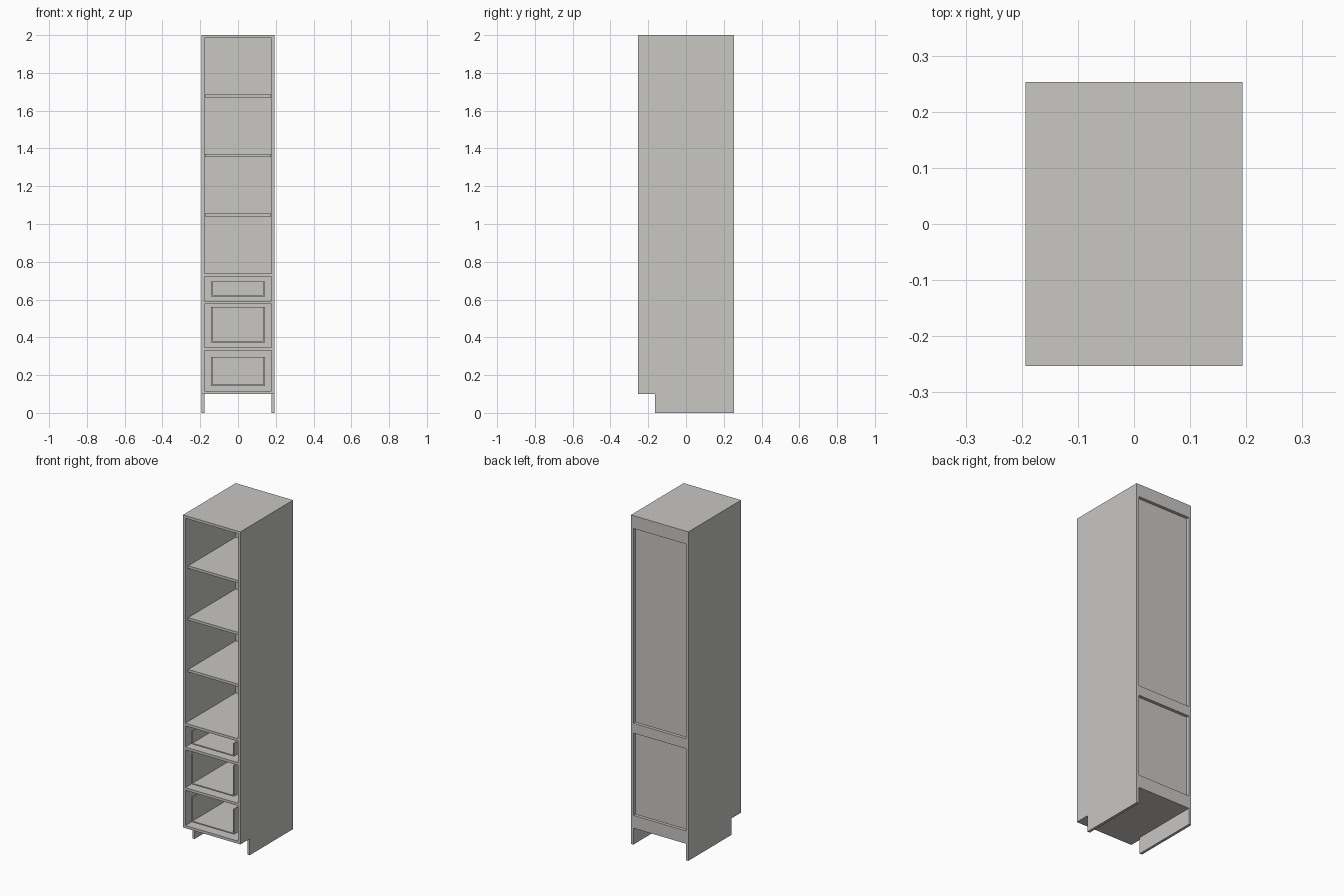
import bpy, bmesh

if "Cube" in bpy.data.objects:
    bpy.data.objects.remove(bpy.data.objects["Cube"])

W, D, H, T = 0.193, 0.253, 2.0, 0.016   # half width, half depth, height, board thickness
IN = W - T                              # inner half width

grey = bpy.data.materials.new("light warm grey")
grey.diffuse_color = (0.58, 0.57, 0.55, 1)
grey.use_nodes = True
grey.node_tree.nodes["Principled BSDF"].inputs["Base Color"].default_value = grey.diffuse_color


def finish(name, bm):
    bmesh.ops.recalc_face_normals(bm, faces=bm.faces)
    mesh = bpy.data.meshes.new(name)
    bm.to_mesh(mesh)
    bm.free()
    mesh.materials.append(grey)
    obj = bpy.data.objects.new(name, mesh)
    bpy.context.collection.objects.link(obj)
    return obj


def add_box(bm, x0, x1, y0, y1, z0, z1):
    verts = bmesh.ops.create_cube(bm, size=1)["verts"]
    for v in verts:
        v.co.x = x1 if v.co.x > 0 else x0
        v.co.y = y1 if v.co.y > 0 else y0
        v.co.z = z1 if v.co.z > 0 else z0


def board(name, *extent):
    bm = bmesh.new()
    add_box(bm, *extent)
    return finish(name, bm)


# Side panels with a toe-kick notch
profile = [(-D, 0.1), (-0.163, 0.1), (-0.163, 0), (D, 0), (D, H), (-D, H)]
for name, x in (("left_side_panel", -W), ("right_side_panel", IN)):
    bm = bmesh.new()
    face = bm.faces.new([bm.verts.new((x, y, z)) for y, z in profile])
    ext = bmesh.ops.extrude_face_region(bm, geom=[face])["geom"]
    bmesh.ops.translate(bm, vec=(T, 0, 0),
                        verts=[v for v in ext if isinstance(v, bmesh.types.BMVert)])
    finish(name, bm)

# Fixed boards: bottom, drawer dividers, middle and top
board("bottom_panel", -IN, IN, -D, D, 0.1, 0.1 + T)
board("top_panel", -IN, IN, -D, D, H - T, H)
for name, z in (("lower_divider", 0.330), ("upper_divider", 0.577), ("middle_panel", 0.722)):
    board(name, -IN, IN, -D, 0.228, z, z + T)

# Loose shelves, set back from the front
for i, z in enumerate((1.040, 1.355, 1.670)):
    board(f"shelf_{i + 1}", -0.175, 0.175, -D + 0.025, 0.227, z, z + T)

# Recessed back panel and the rails behind it
board("back_panel", -IN, IN, 0.228, 0.234, 0.1 + T, H - T)
for name, z0, z1 in (("bottom_back_rail", 0.1 + T, 0.178),
                     ("middle_back_rail", 0.678, 0.738),
                     ("top_back_rail", 1.922, H - T)):
    board(name, -IN, IN, 0.234, D, z0, z1)

# Thin-walled drawer trays, open at the front and top
X, t, Y0, Y1 = 0.143, 0.007, -D + 0.01, 0.215
for i, (z0, z1) in enumerate(((0.143, 0.296), (0.373, 0.561), (0.617, 0.696))):
    bm = bmesh.new()
    add_box(bm, -X, X, Y0, Y1, z0, z0 + t)
    add_box(bm, -X, -X + t, Y0, Y1, z0 + t, z1)
    add_box(bm, X - t, X, Y0, Y1, z0 + t, z1)
    add_box(bm, -X + t, X - t, Y1 - t, Y1, z0 + t, z1)
    finish(f"drawer_tray_{i + 1}", bm)
